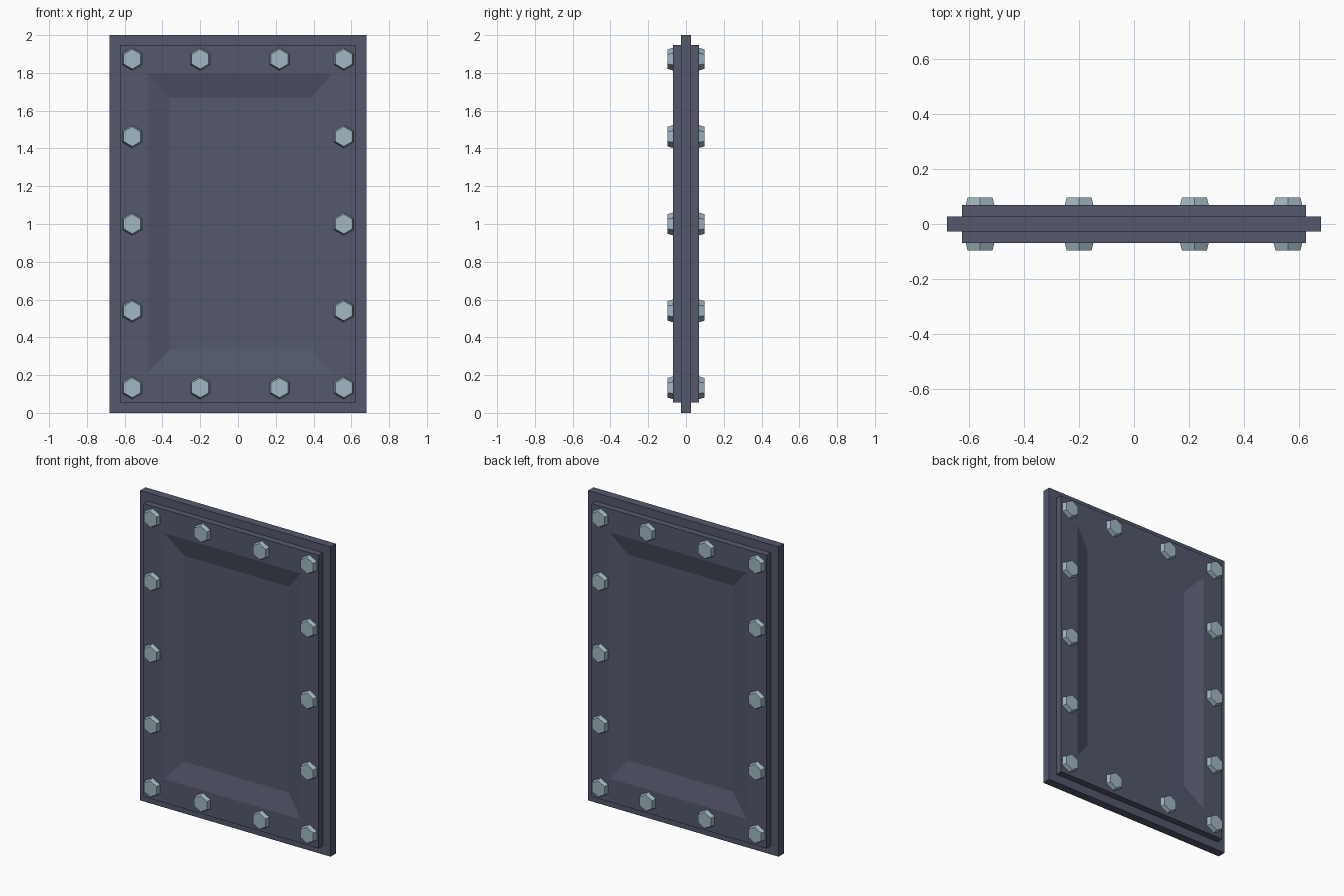
import bpy, bmesh, math
from mathutils import Matrix

cube = bpy.data.objects.get("Cube")
if cube:
    bpy.data.objects.remove(cube, do_unlink=True)


def make_material(name, rgb):
    color = [(c / 255 / 12.92 if c < 11 else ((c / 255 + 0.055) / 1.055) ** 2.4) for c in rgb] + [1]
    mat = bpy.data.materials.new(name)
    mat.use_nodes = True
    mat.diffuse_color = color
    mat.node_tree.nodes["Principled BSDF"].inputs["Base Color"].default_value = color
    return mat


slate = make_material("slate_metal", (83, 88, 108))
steel = make_material("pale_steel", (161, 184, 195))


def finish(name, bm, mat):
    bmesh.ops.recalc_face_normals(bm, faces=bm.faces)
    mesh = bpy.data.meshes.new(name)
    bm.to_mesh(mesh)
    bm.free()
    mesh.materials.append(mat)
    obj = bpy.data.objects.new(name, mesh)
    bpy.context.collection.objects.link(obj)
    return obj


def ringed_panel(name, rings, mat):
    """Stack rectangles (x0, x1, z0, z1, y), join them and cap both ends."""
    bm = bmesh.new()
    loops = [[bm.verts.new(p) for p in ((a, y, c), (b, y, c), (b, y, d), (a, y, d))]
             for a, b, c, d, y in rings]
    for lo, hi in zip(loops, loops[1:]):
        for i in range(4):
            j = (i + 1) % 4
            bm.faces.new((lo[i], lo[j], hi[j], hi[i]))
    bm.faces.new(loops[0])
    bm.faces.new(loops[-1])
    return finish(name, bm, mat)


# Central slab
core, plate, floor, bolt_top = 0.027, 0.07, 0.035, 0.097
ringed_panel("core_slab", [(-0.68, 0.68, 0, 2, -core), (-0.68, 0.68, 0, 2, core)], slate)

# Bolt positions around the border
bolt_spots = [(x, z) for z in (0.133, 1.873) for x in (-0.56, -0.2, 0.22, 0.56)]
bolt_spots += [(x, z) for z in (0.54, 1.0, 1.463) for x in (-0.56, 0.56)]

for side, s in (("front", -1), ("back", 1)):
    # Raised cover plate with a sloped recess
    ringed_panel(side + "_cover", [
        (-0.625, 0.625, 0.055, 1.947, s * core),
        (-0.625, 0.625, 0.055, 1.947, s * plate),
        (-0.48, 0.497, 0.208, 1.796, s * plate),
        (-0.36, 0.389, 0.338, 1.668, s * floor)], slate)

    # Tapered hexagonal bolt heads
    bm = bmesh.new()
    for x, z in bolt_spots:
        place = (Matrix.Translation((x, s * (plate + bolt_top) / 2, z))
                 @ Matrix.Rotation(-s * math.pi / 2, 4, "X")
                 @ Matrix.Rotation(math.pi, 4, "Z"))
        bmesh.ops.create_cone(bm, cap_ends=True, segments=6, radius1=0.06,
                              radius2=0.052, depth=bolt_top - plate, matrix=place)
    finish(side + "_bolts", bm, steel)
